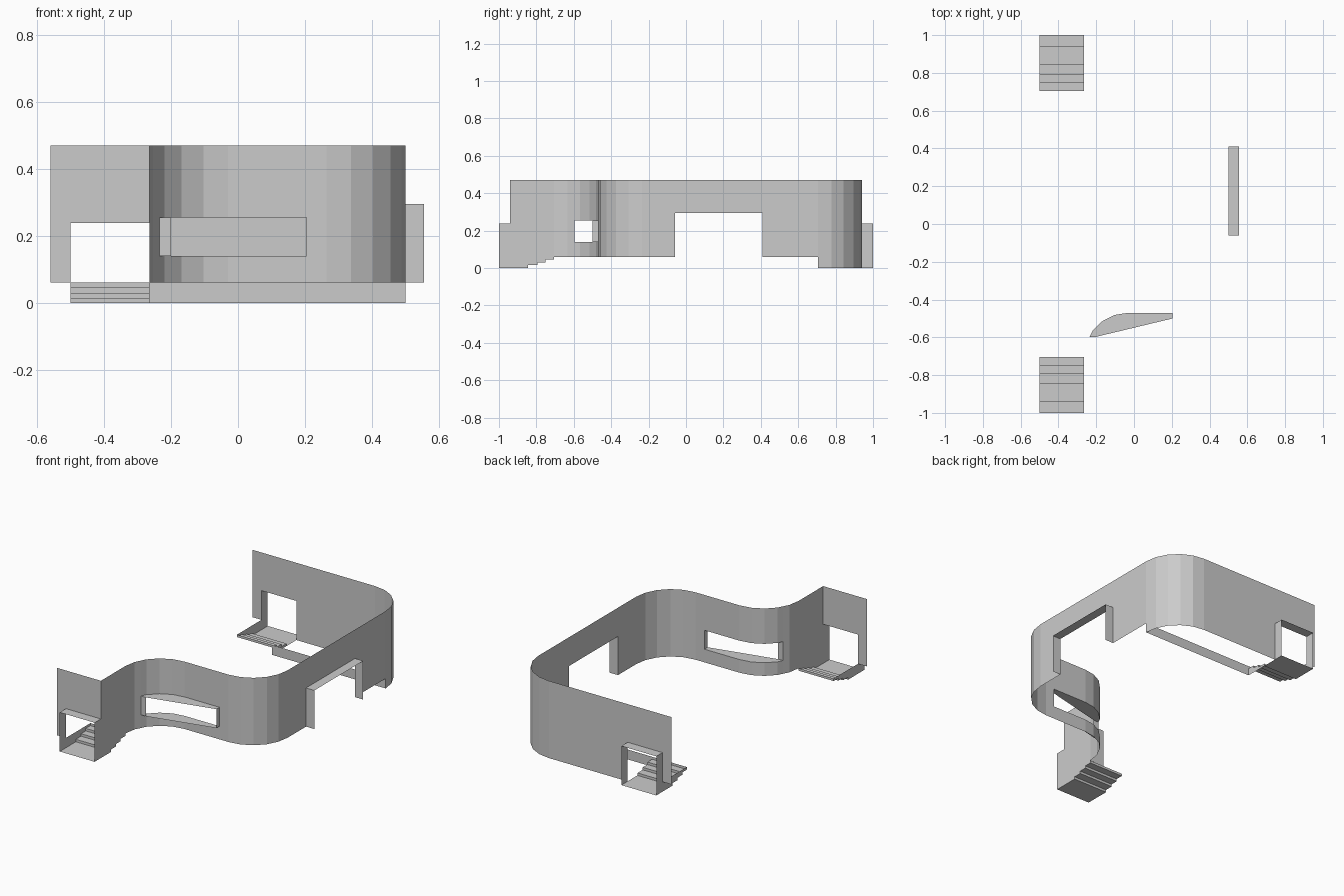
import bpy, bmesh
from math import cos, sin, radians

if "Cube" in bpy.data.objects:
    bpy.data.objects.remove(bpy.data.objects["Cube"])

TOP, FLOOR = 0.47, 0.06
XL, XD, XR = -0.5, -0.265, 0.5        # door edges and right wall
YW, R = 0.94, 0.235                   # end walls, corner radius
YC = YW - R


def make(name, faces):
    bm = bmesh.new()
    for f in faces:
        bm.faces.new([bm.verts.new(v) for v in f])
    bmesh.ops.remove_doubles(bm, verts=bm.verts, dist=1e-4)
    me = bpy.data.meshes.new(name)
    bm.to_mesh(me)
    bm.free()
    ob = bpy.data.objects.new(name, me)
    bpy.context.collection.objects.link(ob)
    return ob


def ribbon(pts, z0, z1):
    """Vertical quads along a plan path."""
    return [[(*p, z0), (*q, z0), (*q, z1), (*p, z1)] for p, q in zip(pts, pts[1:])]


def flat(pts, z):
    return [[(x, y, z) for x, y in pts]]


def arc(cx, cy, a0, a1, n=5):
    angs = [radians(a0 + (a1 - a0) * i / n) for i in range(n + 1)]
    return [(cx + R * cos(a), cy + R * sin(a)) for a in angs]


# Plan of the curved wall, split at the openings
inner = arc(XD + R, -YC, 180, 90)
wa, wb = (-0.235, -0.597), (0.205, -YW / 2)
before = inner[:2] + [wa]
window = [wa] + inner[2:] + [wb]
after = [wb] + arc(XR - R, -R, 90 - 180 + 0, 0)
after[1:] = arc(XR - R, -YW / 2 + R, -90, 0)
d0, d1 = -0.06, 0.41
WZ0, WZ1, DZ, EZ = 0.14, 0.255, 0.295, 0.238

# Stair profile: (y start, y end, z), measured on the back side
steps = [(1.0, 0.845, 0), (0.845, 0.795, 0.015), (0.795, 0.75, 0.03), (0.75, YC, 0.045)]

# Main wall
wall = ribbon(before, FLOOR, TOP)
wall += ribbon(window, FLOOR, WZ0) + ribbon(window, WZ1, TOP)
wall += ribbon(after + [(XR, d0)], FLOOR, TOP)
wall += ribbon([(XR, d0), (XR, d1)], DZ, TOP)
wall += ribbon([(XR, d1), (XR, YC)], FLOOR, TOP)
wall += ribbon(arc(XR - R, YC, 0, 90) + [(XD, YW)], 0, TOP)
for a, b, z in steps:
    wall += ribbon([(XD, -min(a, YW)), (XD, -b)], z, TOP)
for s in (1, -1):
    wall += ribbon([(XD, s * YW), (XL, s * YW)], EZ, TOP)
    wall += ribbon([(XL, s * YW), (-0.56, s * YW)], FLOOR, TOP)
make("curved_wall", wall)

# Window reveal, flat on the outer side
outline = window + [(wb[0], -0.5), (-0.2, wa[1])]
make("window_reveal", flat(outline, WZ0) + flat(outline, WZ1)
     + ribbon([wb, (wb[0], -0.5)], WZ0, WZ1) + ribbon([(-0.2, wa[1]), wa], WZ0, WZ1))

# Side opening reveal
XO = 0.556
make("side_door_reveal",
     flat([(XR, d0), (XO, d0), (XO, d1), (XR, d1)], DZ)
     + ribbon([(XR, d0), (XO, d0)], FLOOR, DZ) + ribbon([(XR, d1), (XO, d1)], FLOOR, DZ))

# Entrances with stairs at both ends
for label, s in (("front", -1), ("back", 1)):
    frame = flat([(XL, s), (XD, s), (XD, s * YW), (XL, s * YW)], EZ)
    for x in (XL, XD):
        frame += ribbon([(x, s), (x, s * YW)], 0, EZ)
    make(label + "_door_reveal", frame)
    stairs = []
    for a, b, z in steps:
        stairs += flat([(XL, s * a), (XD, s * a), (XD, s * b), (XL, s * b)], z)
        stairs += ribbon([(XL, s * b), (XD, s * b)], z, z + 0.015)
        # outer cheek above the treads
        stairs += ribbon([(XL, s * min(a, YW)), (XL, s * b)], z, FLOOR)
        # open side below the treads, facing the sunken floor
        if s > 0 and z > 0:
            stairs += ribbon([(XD, a), (XD, b)], 0, z)
    make(label + "_stairs", stairs)

# Edge of the sunken floor
make("floor_step", ribbon([(XD, YC), (XR, YC)], 0, FLOOR))
